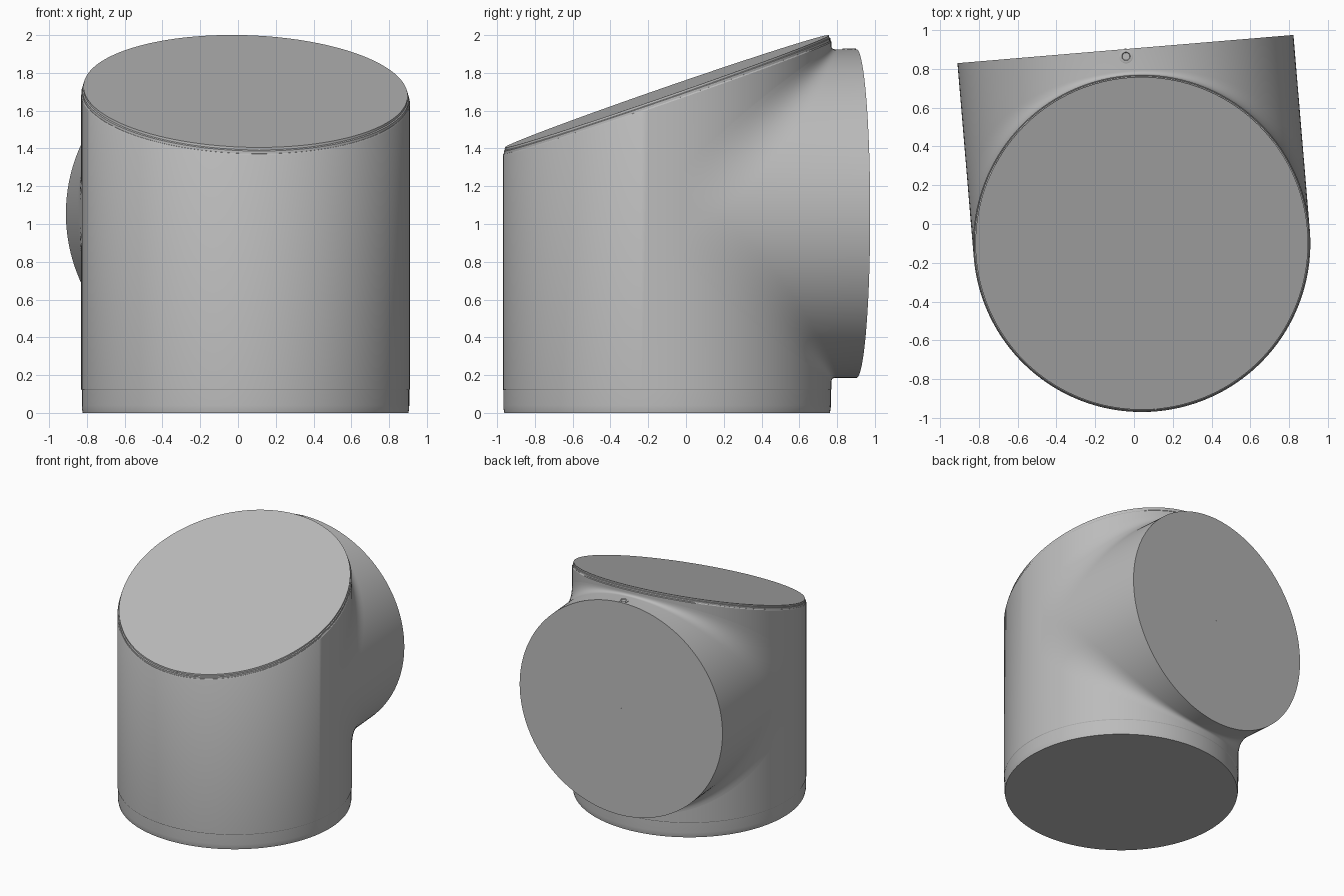
import bpy, bmesh, math
from mathutils import Matrix, Vector

if "Cube" in bpy.data.objects:
    bpy.data.objects.remove(bpy.data.objects["Cube"])

SEG = 144
R = 0.87            # radius shared by both pipes
SLOPE = 0.347       # tilt of the upper opening
AXIS_Z = 1.055      # height of the branch axis
LENGTH = 1.006      # branch length from the main axis
PLACE = Matrix.Translation((0.04, -0.1, 0)) @ Matrix.Rotation(math.radians(4.8), 4, "Z")

grey = bpy.data.materials.new("plain grey")
grey.use_nodes = True
grey.diffuse_color = (0.5, 0.5, 0.5, 1)
grey.node_tree.nodes["Principled BSDF"].inputs["Base Color"].default_value = (0.5, 0.5, 0.5, 1)


def loft(name, rings, matrix=PLACE, cap_start=True, cap_end=True):
    """Bridge closed rings of points into one smooth-shaded object."""
    bm = bmesh.new()
    loops = [[bm.verts.new(p) for p in ring] for ring in rings]
    for a, b in zip(loops, loops[1:]):
        for i in range(len(a)):
            j = (i + 1) % len(a)
            bm.faces.new((a[i], a[j], b[j], b[i]))
    if cap_start:
        bm.faces.new(loops[0])
    if cap_end:
        bm.faces.new(loops[-1])
    bmesh.ops.recalc_face_normals(bm, faces=bm.faces)
    mesh = bpy.data.meshes.new(name)
    bm.to_mesh(mesh)
    bm.free()
    mesh.materials.append(grey)
    obj = bpy.data.objects.new(name, mesh)
    obj.matrix_world = matrix
    bpy.context.collection.objects.link(obj)
    bpy.ops.object.select_all(action="DESELECT")
    obj.select_set(True)
    bpy.context.view_layer.objects.active = obj
    bpy.ops.object.shade_smooth_by_angle(angle=math.radians(30))
    return obj


def circle(radius, z, slope=0.0, count=SEG):
    """Horizontal ring, or one lying in a plane rising towards the back."""
    ring = []
    for i in range(count):
        a = math.tau * (i + 0.5) / count
        y = radius * math.sin(a)
        ring.append((radius * math.cos(a), y, z + slope * y))
    return ring


# Upright pipe with a thin foot and a slanted top edge
loft("main_pipe", [
    circle(0.862, 0), circle(0.866, 0.02), circle(0.867, 0.04), circle(0.867, 0.12),
    circle(R, 0.125), circle(R, 1.665, SLOPE), circle(0.866, 1.672, SLOPE)])

# Slanted lid standing on the top edge
loft("top_lid", [
    circle(0.864, 1.66, SLOPE), circle(0.864, 1.686, SLOPE),
    circle(0.858, 1.690, SLOPE), circle(0.858, 1.703, SLOPE)])


# Side branch, blended into the upright pipe along the crossing curve
def branch_ring(t):
    ring = []
    for i in range(SEG):
        a = math.tau * (i + 0.5) / SEG
        x, z = R * math.cos(a), R * math.sin(a)
        setback = 0.022 + 0.2 * math.cos(a) ** 2
        corner = Vector((x, abs(z), z))
        on_main = corner + Vector((0, 0, math.copysign(setback, z)))
        on_branch = corner + Vector((0, setback, 0))
        p = on_main * (1 - t) ** 2 + corner * 2 * t * (1 - t) + on_branch * t ** 2
        ring.append(p + Vector((0, 0, AXIS_Z)))
    return ring


end_ring = [(x, LENGTH, y + AXIS_Z) for x, y, z in circle(R, 0)]
loft("side_branch", [branch_ring(k / 10) for k in range(11)] + [end_ring], cap_start=False)

# Small ring fitting on the crown of the branch
fitting = PLACE @ Matrix.Translation((0, 0.968, AXIS_Z + R))
loft("crown_fitting", [
    circle(r, z, count=32) for r, z in
    ((0.036, -0.01), (0.036, 0.003), (0.03, 0.005), (0.022, 0.005), (0.018, -0.002))],
    fitting)

# Tiny centre mark on the branch end
mark = PLACE @ Matrix.Translation((0, LENGTH, AXIS_Z)) @ Matrix.Rotation(-math.pi / 2, 4, "X")
loft("end_mark", [circle(0.006, -0.002, count=12), circle(0.006, 0.002, count=12)], mark)

# Tiny alignment peg on the low side of the lid
peg = PLACE @ Matrix.Translation((0, -0.858, 1.397)) @ Matrix.Rotation(math.pi / 2, 4, "X")
loft("lid_peg", [circle(0.008, -0.004, count=12), circle(0.008, 0.004, count=12)], peg)
